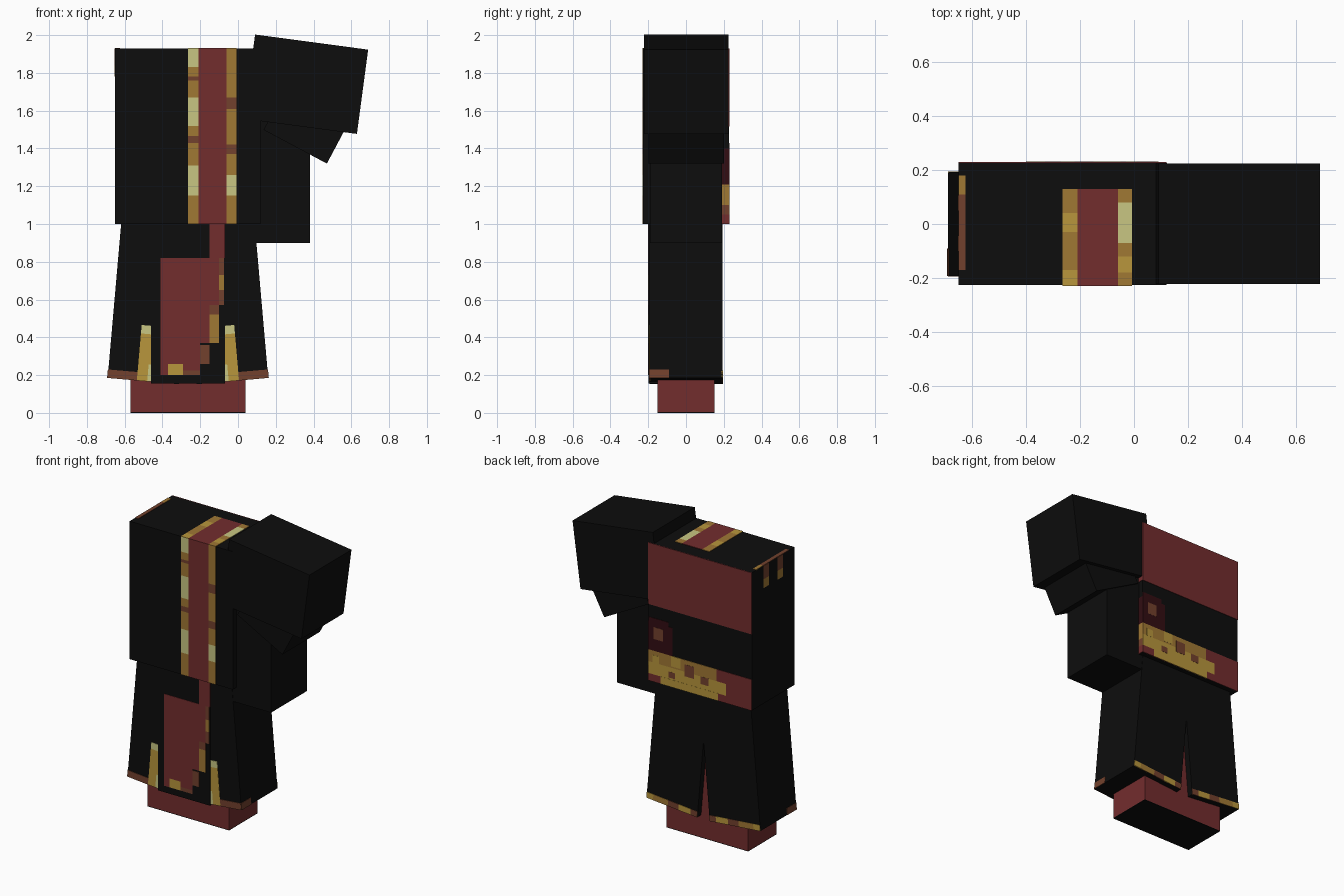
import bpy, bmesh, math

if "Cube" in bpy.data.objects:
    bpy.data.objects.remove(bpy.data.objects["Cube"])

COLOURS = {
    "black": (0.004, 0.004, 0.004), "red": (0.171, 0.026, 0.027),
    "gold": (0.479, 0.305, 0.045), "dark_gold": (0.352, 0.188, 0.034),
    "cream": (0.578, 0.565, 0.223), "brown": (0.171, 0.053, 0.026),
    "maroon": (0.032, 0.004, 0.006),
}
MATS = {}
for n, c in COLOURS.items():
    MATS[n] = bpy.data.materials.new(n)
    MATS[n].diffuse_color = (*c, 1)
T = 0.003  # plate thickness


def build(name, boxes, loc=(0, 0, 0), tilt=0.0, flip=1):
    """One object from boxes (x0, x1, y0, y1, z0, z1, colour)."""
    bm = bmesh.new()
    used = []
    for x0, x1, y0, y1, z0, z1, col in boxes:
        if col not in used:
            used.append(col)
        vs = bmesh.ops.create_cube(bm, size=1)["verts"]
        for v in vs:
            v.co.x = flip * ((x0 + x1) / 2 + v.co.x * (x1 - x0))
            v.co.y = (y0 + y1) / 2 + v.co.y * (y1 - y0)
            v.co.z = (z0 + z1) / 2 + v.co.z * (z1 - z0)
        for f in {f for v in vs for f in v.link_faces}:
            f.material_index = used.index(col)
    bmesh.ops.recalc_face_normals(bm, faces=bm.faces[:])
    me = bpy.data.meshes.new(name)
    bm.to_mesh(me)
    bm.free()
    for c in used:
        me.materials.append(MATS[c])
    ob = bpy.data.objects.new(name, me)
    ob.location = loc
    ob.rotation_euler = (0, math.radians(tilt), 0)
    bpy.context.collection.objects.link(ob)
    return ob


def front(y, x0, x1, z0, z1, c):
    return (x0, x1, y - T, y + T, z0, z1, c)


def runs(start, segs):
    """Turn (end, colour) pairs into (low, high, colour) runs."""
    out = []
    for end, c in segs:
        out.append((min(start, end), max(start, end), c))
        start = end
    return out


# Coat body
BX0, BX1, BY = -0.65, 0.12, 0.227
build("coat_body", [(BX0, BX1, -BY, BY, 1.0, 1.93, "black")])

# Front sash with patterned borders
left = runs(1.93, [(1.83, "cream"), (1.78, "dark_gold"), (1.76, "brown"), (1.67, "dark_gold"),
                   (1.52, "cream"), (1.465, "dark_gold"), (1.43, "brown"), (1.31, "dark_gold"),
                   (1.15, "cream"), (1.1, "dark_gold"), (1.0, "dark_gold")])
right = runs(1.93, [(1.67, "dark_gold"), (1.61, "brown"), (1.42, "dark_gold"), (1.37, "brown"),
                    (1.26, "dark_gold"), (1.15, "cream"), (1.0, "dark_gold")])
build("front_sash", [front(-BY, -0.21, -0.06, 1.0, 1.93, "red")]
      + [front(-BY, -0.265, -0.21, a, b, c) for a, b, c in left]
      + [front(-BY, -0.06, -0.007, a, b, c) for a, b, c in right])

# Sash continuing over the shoulders
ltop = runs(-0.23, [(-0.17, "gold"), (-0.03, "dark_gold"), (0.04, "gold"), (0.13, "dark_gold")])
rtop = runs(-0.23, [(-0.18, "dark_gold"), (-0.12, "gold"), (-0.07, "dark_gold"),
                    (0.08, "cream"), (0.13, "dark_gold")])


def top(x0, x1, y0, y1, c):
    return (x0, x1, y0, y1, 1.93 - T, 1.93 + T, c)


build("shoulder_sash", [top(-0.21, -0.06, -0.23, 0.13, "red")]
      + [top(-0.265, -0.21, a, b, c) for a, b, c in ltop]
      + [top(-0.06, -0.007, a, b, c) for a, b, c in rtop])

# Shoulder edge trim with two drips on the left side
build("shoulder_edge_trim", [top(BX0, -0.625, -0.17, 0.11, "brown"),
                             top(BX0, -0.625, 0.11, 0.18, "dark_gold")]
      + [(BX0 - T, BX0 + T, y, y + 0.055, z0, z1, c) for y in (0.05, -0.1)
         for z0, z1, c in ((1.84, 1.93, "brown"), (1.78, 1.84, "dark_gold"))])

# Back panels: red yoke, crest patch, brocade belt
belt = [(BX0, -0.46, 1.0, 1.21, "red"), (-0.46, 0.12, 1.0, 1.05, "red"),
        (-0.46, 0.05, 1.0, 1.05, "gold"), (-0.46, 0.12, 1.05, 1.13, "gold"),
        (-0.39, 0.12, 1.13, 1.21, "dark_gold"), (-0.46, -0.39, 1.13, 1.21, "red")]
build("back_panels", [front(BY, BX0, BX1, 1.515, 1.93, "red"),
                      front(BY, -0.06, BX1, 1.21, 1.4, "maroon"),
                      front(BY, -0.03, BX1, 1.4, 1.43, "maroon")]
      + [front(BY, *b) for b in belt if b[:2] != (-0.46, 0.05)])
spots = [(0.01, 0.08, 1.29, 1.37, "brown"), (-0.4, 0.03, 1.0, 1.05, "gold"),
         (-0.22, -0.15, 1.1, 1.18, "brown"), (-0.08, -0.03, 1.06, 1.1, "brown"),
         (-0.33, -0.27, 1.08, 1.13, "brown"), (0.04, 0.09, 1.13, 1.18, "gold"),
         (-0.12, -0.05, 1.14, 1.21, "gold")]
build("belt_spots", [front(BY + 0.001, *s) for s in spots])
# Belt wrapping onto the right side
build("belt_side", [(BX1 - T, BX1 + T, 0.15, BY, z0, z1, c) for z0, z1, c in
                    ((1.0, 1.05, "red"), (1.05, 1.1, "brown"), (1.1, 1.21, "dark_gold"),
                     (1.21, 1.4, "maroon"), (1.515, 1.93, "red"))])

# Arm: wide sleeve, bent elbow, hanging forearm
build("upper_sleeve", [(-0.302, 0.302, -0.223, 0.225, -0.225, 0.225, "black")],
      (0.36, 1.74, 0)[0:1] + (0, 1.74), 7.6)
build("elbow", [(-0.19, 0.19, -0.2, 0.2, -0.19, 0.19, "black")], (0.392, 0, 1.577), 28)
build("forearm", [(0.0, 0.38, -0.19, 0.19, 0.9, 1.55, "black")])

# Flared skirt halves, with hems and tall front trims
LY = 0.192
for side, s in (("left", 1), ("right", -1)):
    loc, tilt = (-0.265 - s * 0.425, 0, 0.185), s * 5
    build(side + "_skirt", [(0, 0.38, -LY, LY, 0, 0.86, "black")], loc, tilt, s)
    hem = runs(0, [(0.05, "gold"), (0.16, "dark_gold"), (0.24, "brown"),
                   (0.33, "gold"), (0.38, "brown")])
    build(side + "_skirt_trim",
          [front(-LY, 0, 0.155, 0, 0.045, "brown"),
           front(-LY, 0.155, 0.21, 0, 0.25, "gold"),
           front(-LY, 0.21, 0.235, 0, 0.09, "cream"),
           front(-LY, 0.21, 0.235, 0.09, 0.25, "gold"),
           front(-LY, 0.155, 0.235, 0.25, 0.295, "cream"),
           (-T, T, -LY, -0.09, 0, 0.045, "brown")]
          + [front(LY, a, b, 0, 0.04, c) for a, b, c in hem], loc, tilt, s)

# Front flap with stepped red panel
FY = -0.198
build("front_flap", [(-0.46, -0.07, FY, -0.15, 0.155, 1.0, "black")])
build("flap_panel", [front(FY, *p) for p in (
    (-0.15, -0.07, 0.82, 1.0, "red"), (-0.41, -0.1, 0.57, 0.82, "red"),
    (-0.41, -0.15, 0.37, 0.57, "red"), (-0.41, -0.2, 0.26, 0.37, "red"),
    (-0.1, -0.075, 0.73, 0.82, "brown"), (-0.1, -0.075, 0.65, 0.73, "dark_gold"),
    (-0.1, -0.075, 0.57, 0.65, "brown"), (-0.15, -0.1, 0.52, 0.57, "brown"),
    (-0.15, -0.1, 0.37, 0.52, "dark_gold"), (-0.2, -0.15, 0.26, 0.36, "brown"),
    (-0.41, -0.37, 0.2, 0.26, "red"), (-0.37, -0.29, 0.2, 0.26, "gold"),
    (-0.29, -0.2, 0.225, 0.26, "red"), (-0.29, -0.2, 0.2, 0.225, "brown"))])

# Base block under the skirt, with a dark sole
build("legs", [(-0.57, 0.04, -0.152, 0.152, 0.004, 0.95, "red"),
               (-0.57, 0.04, -0.152, 0.152, 0.0, 0.004, "black")])

for m in bpy.data.materials:
    if m.users and not m.is_grease_pencil:
        m.use_nodes = True
        m.node_tree.nodes["Principled BSDF"].inputs["Base Color"].default_value = m.diffuse_color
